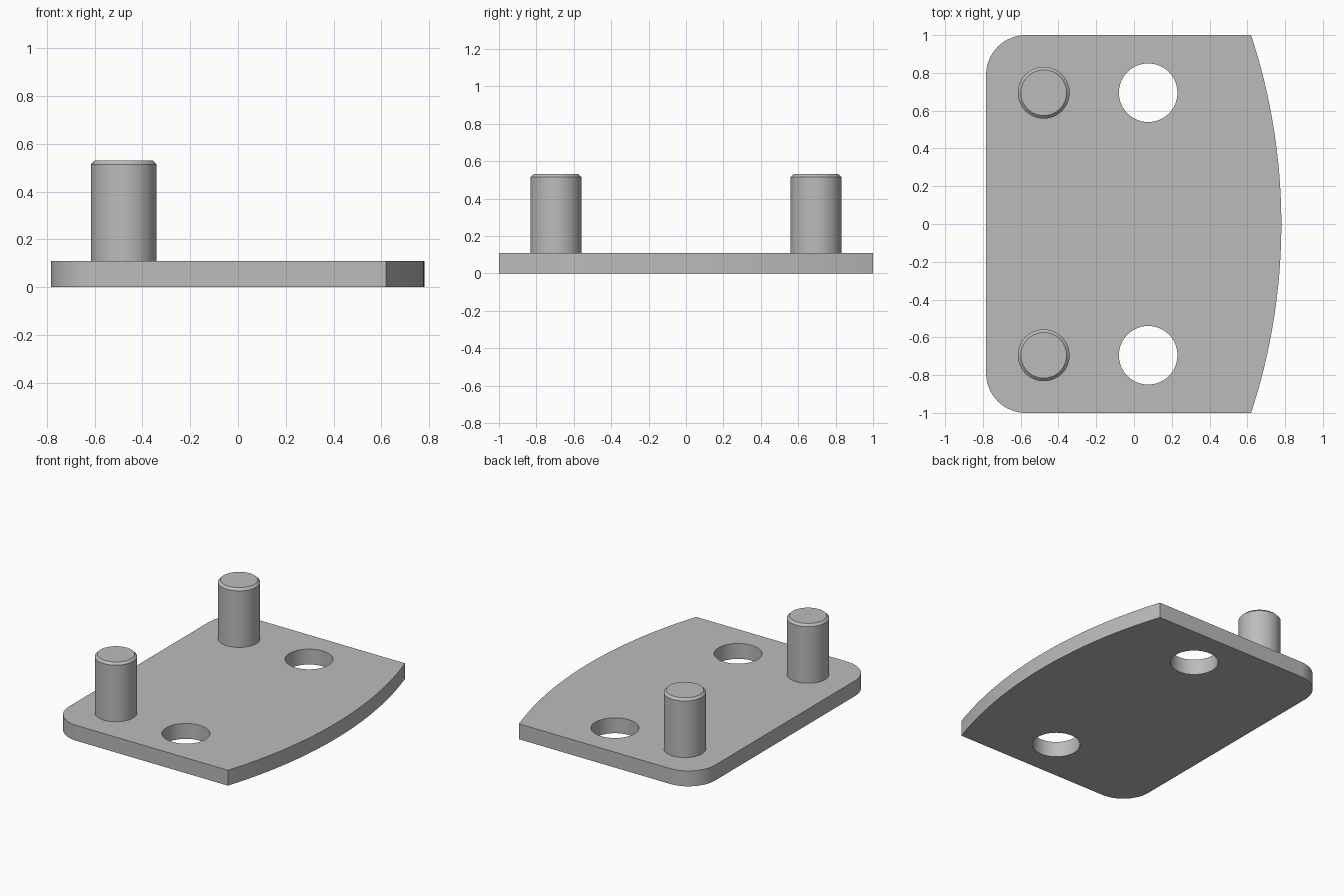
import bpy, bmesh, math
from mathutils import Vector

if "Cube" in bpy.data.objects:
    bpy.data.objects.remove(bpy.data.objects["Cube"], do_unlink=True)

PLATE_H = 0.11
PEG_TOP = 0.53
ROW_Y = 0.695

gray = bpy.data.materials.new("plain gray")
gray.use_nodes = True
color = (0.5, 0.5, 0.5, 1)
gray.diffuse_color = color
gray.node_tree.nodes["Principled BSDF"].inputs["Base Color"].default_value = color


def finish(bm, name):
    bmesh.ops.recalc_face_normals(bm, faces=bm.faces)
    mesh = bpy.data.meshes.new(name)
    bm.to_mesh(mesh)
    bm.free()
    mesh.materials.append(gray)
    obj = bpy.data.objects.new(name, mesh)
    bpy.context.collection.objects.link(obj)
    return obj


def smooth(obj):
    bpy.ops.object.select_all(action='DESELECT')
    obj.select_set(True)
    bpy.context.view_layer.objects.active = obj
    bpy.ops.object.shade_smooth_by_angle(angle=math.radians(25))


def arc(cx, cy, r, start, end, steps):
    angles = [start + (end - start) * i / steps for i in range(steps + 1)]
    return [(cx + r * math.cos(a), cy + r * math.sin(a)) for a in angles]


# Plate: bowed edge on +x, two rounded corners on -x
left, bow, half_y, corner = -0.783, 0.78, 1.0, 0.21
sagitta = 0.16
radius = (half_y ** 2 + sagitta ** 2) / (2 * sagitta)
sweep = math.asin(half_y / radius)
outline = arc(bow - radius, 0, radius, -sweep, sweep, 48)
outline += arc(left + corner, half_y - corner, corner, math.pi / 2, math.pi, 16)
outline += arc(left + corner, corner - half_y, corner, math.pi, 1.5 * math.pi, 16)

bm = bmesh.new()
base = bm.faces.new([bm.verts.new((x, y, 0)) for x, y in outline])
top = bmesh.ops.extrude_face_region(bm, geom=[base])["geom"]
bmesh.ops.translate(bm, vec=(0, 0, PLATE_H),
                    verts=[v for v in top if isinstance(v, bmesh.types.BMVert)])
plate = finish(bm, "plate")

# Two through holes
bm = bmesh.new()
for side in (-1, 1):
    ring = bmesh.ops.create_cone(bm, cap_ends=True, segments=64,
                                 radius1=0.155, radius2=0.155, depth=0.5)
    bmesh.ops.translate(bm, vec=(0.075, side * ROW_Y, 0), verts=ring["verts"])
cutter = finish(bm, "hole_cutter")
cutter.hide_render = True
cut = plate.modifiers.new("holes", 'BOOLEAN')
cut.operation = 'DIFFERENCE'
cut.solver = 'EXACT'
cut.object = cutter
bpy.context.view_layer.objects.active = plate
bpy.ops.object.modifier_apply(modifier=cut.name)
bpy.data.objects.remove(cutter, do_unlink=True)
smooth(plate)

# Two pegs with chamfered tops
peg_r, chamfer = 0.137, 0.016
profile = [(peg_r, PLATE_H - 0.01), (peg_r, PEG_TOP - chamfer),
           (peg_r - chamfer, PEG_TOP), (0, PEG_TOP)]
for side, name in ((-1, "front_peg"), (1, "back_peg")):
    bm = bmesh.new()
    verts = [bm.verts.new((x, 0, z)) for x, z in profile]
    edges = [bm.edges.new(pair) for pair in zip(verts, verts[1:])]
    bmesh.ops.spin(bm, geom=verts + edges, axis=(0, 0, 1), cent=(0, 0, 0),
                   angle=math.tau, steps=64)
    bmesh.ops.remove_doubles(bm, verts=bm.verts, dist=0.0005)
    bmesh.ops.holes_fill(bm, edges=[e for e in bm.edges if e.is_boundary], sides=0)
    peg = finish(bm, name)
    peg.location = Vector((-0.478, side * ROW_Y, 0))
    smooth(peg)
